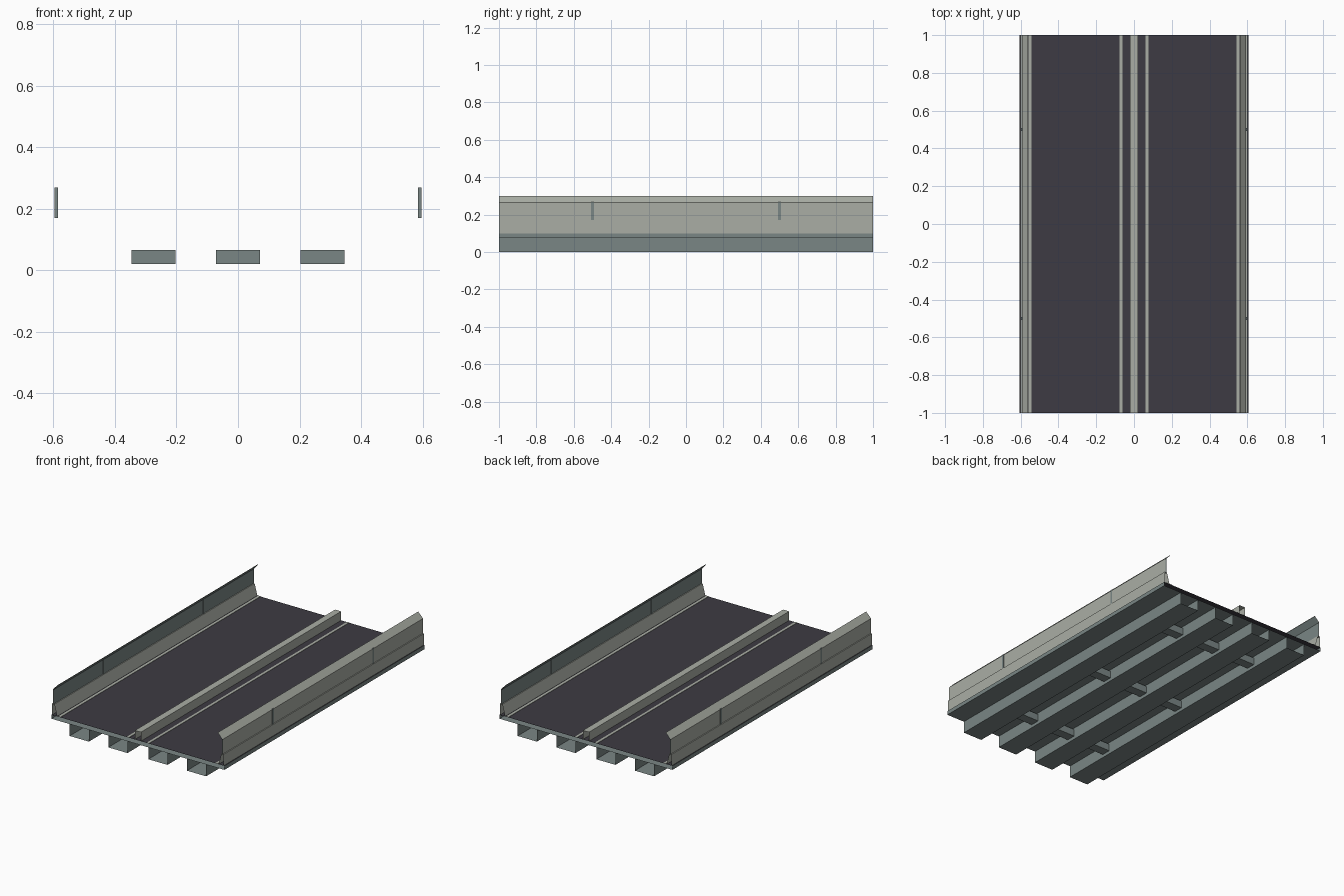
import bpy

cube = bpy.data.objects.get("Cube")
if cube:
    bpy.data.objects.remove(cube, do_unlink=True)


def material(name, rgb):
    m = bpy.data.materials.new(name)
    m.use_nodes = True
    m.diffuse_color = (*rgb, 1)
    m.node_tree.nodes["Principled BSDF"].inputs["Base Color"].default_value = (*rgb, 1)
    return m


concrete = material("pale concrete", (0.40, 0.42, 0.375))
steel = material("grey green steel", (0.195, 0.24, 0.235))
asphalt = material("dark asphalt", (0.047, 0.044, 0.056))

HALF = 1.0       # half the length of the span
DECK = 0.1       # road surface height
SOFFIT = 0.075   # underside of the slab


def sweep(name, profile, mats, closed=True, mirror=False, y0=-HALF, y1=HALF, picks=None, caps=False):
    """Extrude a clockwise x-z profile along y; picks gives a material per side."""
    n = len(profile)
    verts = [(x, y, z) for y in (y0, y1) for x, z in profile]
    sides = n if closed else n - 1
    faces = [(i, (i + 1) % n, (i + 1) % n + n, i + n) for i in range(sides)]
    if caps:
        faces += [tuple(reversed(range(n))), tuple(range(n, 2 * n))]
    mesh = bpy.data.meshes.new(name)
    mesh.from_pydata(verts, [], faces)
    for m in mats:
        mesh.materials.append(m)
    if picks:
        for poly, index in zip(mesh.polygons, picks):
            poly.material_index = index
    obj = bpy.data.objects.new(name, mesh)
    bpy.context.collection.objects.link(obj)
    if mirror:
        obj.modifiers.new("mirror", "MIRROR").use_axis[0] = True
    return obj


def rect(x0, x1, z0, z1):
    return [(x0, z0), (x0, z1), (x1, z1), (x1, z0)]


# Hollow road slab, open at both ends: sides, asphalt top, steel underside
sweep("road_deck", rect(-0.605, 0.605, SOFFIT, DECK), [steel, asphalt], picks=[0, 1, 0, 0])

# Four open-ended box girders
for i, x in enumerate((0.14, 0.41)):
    girder = rect(x - 0.067, x + 0.067, 0, SOFFIT)
    sweep(f"girder_pair_{i + 1}", girder[2:] + girder[:2], [steel], closed=False, mirror=True)

# Cross braces between the girders
for row, y in enumerate((-0.667, 0, 0.667)):
    for col, x in enumerate((-0.275, 0, 0.275)):
        sweep(f"cross_brace_{row + 1}_{col + 1}", rect(x - 0.072, x + 0.072, 0.02, 0.065),
              [steel], y0=y - 0.03, y1=y + 0.03, caps=True)

# Median barrier and lane lines
sweep("median_barrier", rect(-0.021, 0.021, DECK, 0.157), [concrete])
for name, x in (("inner_lane_lines", 0.07), ("outer_lane_lines", 0.55)):
    sweep(name, rect(x - 0.008, x + 0.008, DECK, DECK + 0.002), [concrete], mirror=True)

# Sloped kerbs along both edges
sweep("edge_kerbs", [(0.565, DECK), (0.584, 0.172), (0.6, 0.172), (0.6, DECK)],
      [concrete], mirror=True)

# Wind screens: concrete outside, steel inside, with the top bent inward
screen = [(0.589, 0.17), (0.589, 0.263), (0.56, 0.297), (0.56, 0.3), (0.594, 0.265), (0.594, 0.17)]
sweep("wind_screens", screen, [steel, concrete], mirror=True, picks=[0, 0, 1, 1, 1, 0])

# Joint posts through the screens
for name, y in (("front_screen_posts", -0.5), ("back_screen_posts", 0.5)):
    sweep(name, rect(0.585, 0.597, 0.17, 0.268), [steel], mirror=True,
          y0=y - 0.007, y1=y + 0.007, caps=True)
